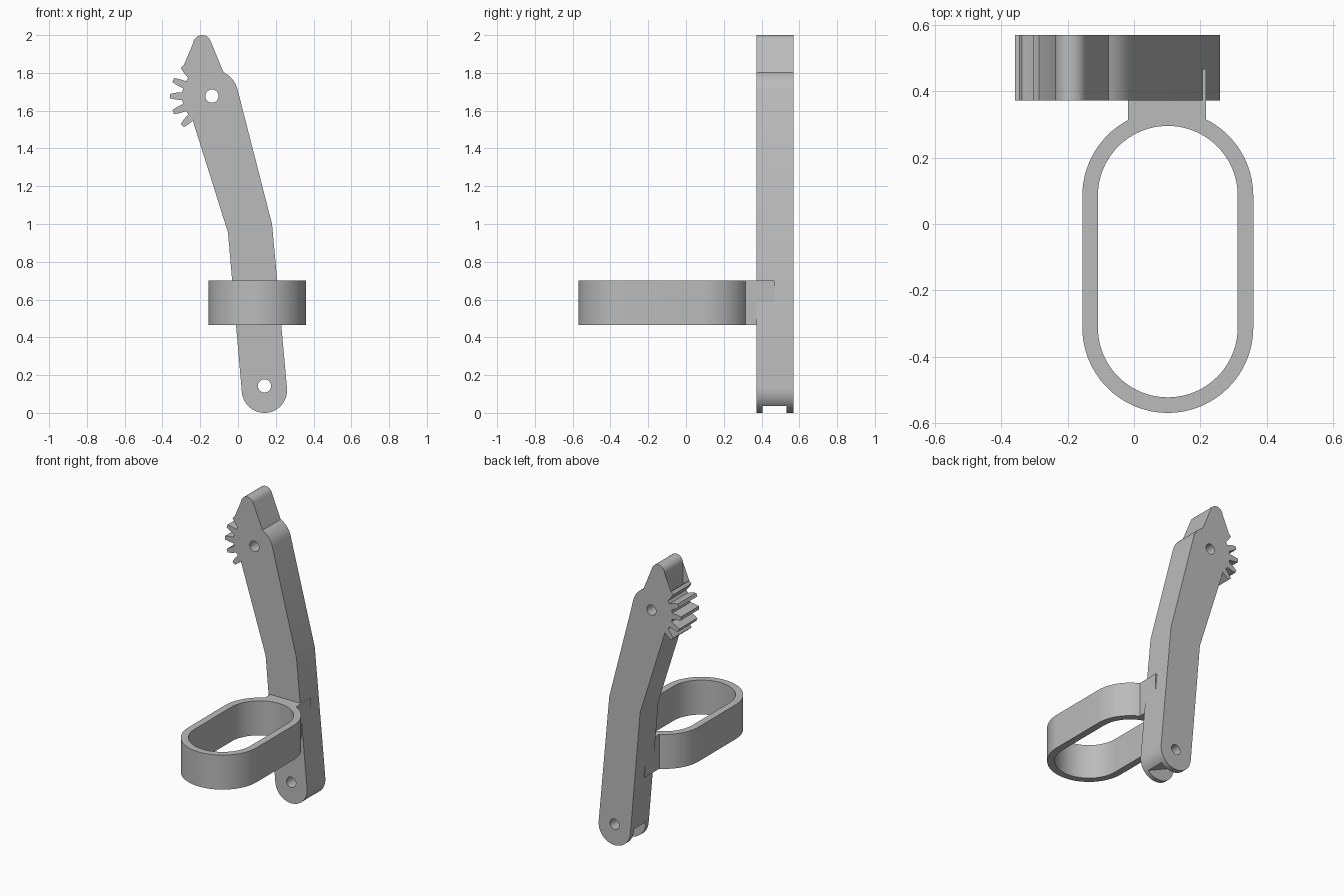
import bpy
import bmesh
from math import sin, cos, radians
from mathutils import Vector

cube = bpy.data.objects.get("Cube")
if cube:
    bpy.data.objects.remove(cube)

grey = bpy.data.materials.new("light grey plastic")
grey.use_nodes = True
grey.diffuse_color = (0.5, 0.5, 0.5, 1)
grey.node_tree.nodes["Principled BSDF"].inputs["Base Color"].default_value = (0.5, 0.5, 0.5, 1)


def arc(cx, cy, r, start, end, steps=24):
    """Points along an arc, angles in degrees."""
    angles = [radians(start + (end - start) * i / steps) for i in range(steps + 1)]
    return [(cx + r * cos(a), cy + r * sin(a)) for a in angles]


def prism(name, outline, low, high, axis):
    """Extrude an outline along y (outline in x, z) or z (outline in x, y)."""
    place = (lambda u, v: (u, low, v)) if axis == "y" else (lambda u, v: (u, v, low))
    shift = Vector((0, high - low, 0)) if axis == "y" else Vector((0, 0, high - low))
    bm = bmesh.new()
    face = bm.faces.new([bm.verts.new(place(u, v)) for u, v in outline])
    new = bmesh.ops.extrude_face_region(bm, geom=[face])["geom"]
    bmesh.ops.translate(bm, vec=shift, verts=[g for g in new if isinstance(g, bmesh.types.BMVert)])
    bmesh.ops.recalc_face_normals(bm, faces=bm.faces)
    mesh = bpy.data.meshes.new(name)
    bm.to_mesh(mesh)
    bm.free()
    mesh.materials.append(grey)
    obj = bpy.data.objects.new(name, mesh)
    bpy.context.collection.objects.link(obj)
    return obj


def combine(obj, tool, operation="DIFFERENCE"):
    """Apply a boolean and discard the tool."""
    mod = obj.modifiers.new("cut", "BOOLEAN")
    mod.operation = operation
    mod.solver = "EXACT"
    mod.object = tool
    bpy.context.view_layer.objects.active = obj
    bpy.ops.object.modifier_apply(modifier=mod.name)
    bpy.data.objects.remove(tool)


def smooth(obj):
    bpy.ops.object.select_all(action="DESELECT")
    obj.select_set(True)
    bpy.context.view_layer.objects.active = obj
    bpy.ops.object.shade_smooth_by_angle(angle=radians(25))


# Gear sector on the upper pivot: five tapered teeth over a root circle
PIVOT = (-0.138, 1.677)
ROOT, TIP = 0.158, 0.222


def polar(r, degrees):
    a = radians(degrees)
    return (PIVOT[0] + r * cos(a), PIVOT[1] + r * sin(a))


gear = []
for i in range(5):
    mid = 135 + 22.5 * i
    gear += [polar(ROOT, mid - 7.5), polar(0.19, mid - 5.5), polar(TIP, mid - 3),
             polar(TIP, mid + 3), polar(0.19, mid + 5.5), polar(ROOT, mid + 7.5)]
    if i < 4:
        gear.append(polar(ROOT, mid + 11.25))

# Bent arm with rounded foot, shoulder and pointer tip
FRONT, BACK = 0.373, 0.57
outline = arc(0.14, 0.12, 0.12, 184, 365)
outline += [(0.18, 1.0)]
outline += arc(*PIVOT, 0.14, 14, 64, 12)
outline += arc(-0.19, 1.952, 0.048, 20, 180, 16)
outline += [(-0.238, 1.8)] + gear + [(-0.238, 1.543), (-0.053, 0.955)]
arm = prism("bent_arm", outline, FRONT, BACK, "y")

# Pivot holes and the slot under the foot
for x, z in (PIVOT, (0.14, 0.143)):
    combine(arm, prism("pivot_cutter", arc(x, z, 0.035, 0, 350, 35), 0.3, 0.7, "y"))
slot = [(0.4, 0.035), (0.225, 0.035), (0.015, 0.13), (-0.1, 0.13), (-0.1, -0.1), (0.4, -0.1)]
combine(arm, prism("slot_cutter", slot, 0.405, 0.533, "y"))
smooth(arm)

# Oblong holding band joined to the arm by a neck block
LOW, HIGH = 0.465, 0.70


def oblong(r):
    return arc(0.102, 0.085, r, 0, 180, 48) + arc(0.102, -0.312, r, 180, 360, 48)


band = prism("oblong_band", oblong(0.258), LOW, HIGH, "z")
neck = [(-0.018, 0.3), (0.218, 0.3), (0.218, 0.468), (-0.018, 0.468)]
combine(band, prism("neck", neck, LOW, HIGH, "z"), "UNION")
combine(band, prism("band_cutter", oblong(0.211), LOW - 0.1, HIGH + 0.1, "z"))
smooth(band)
